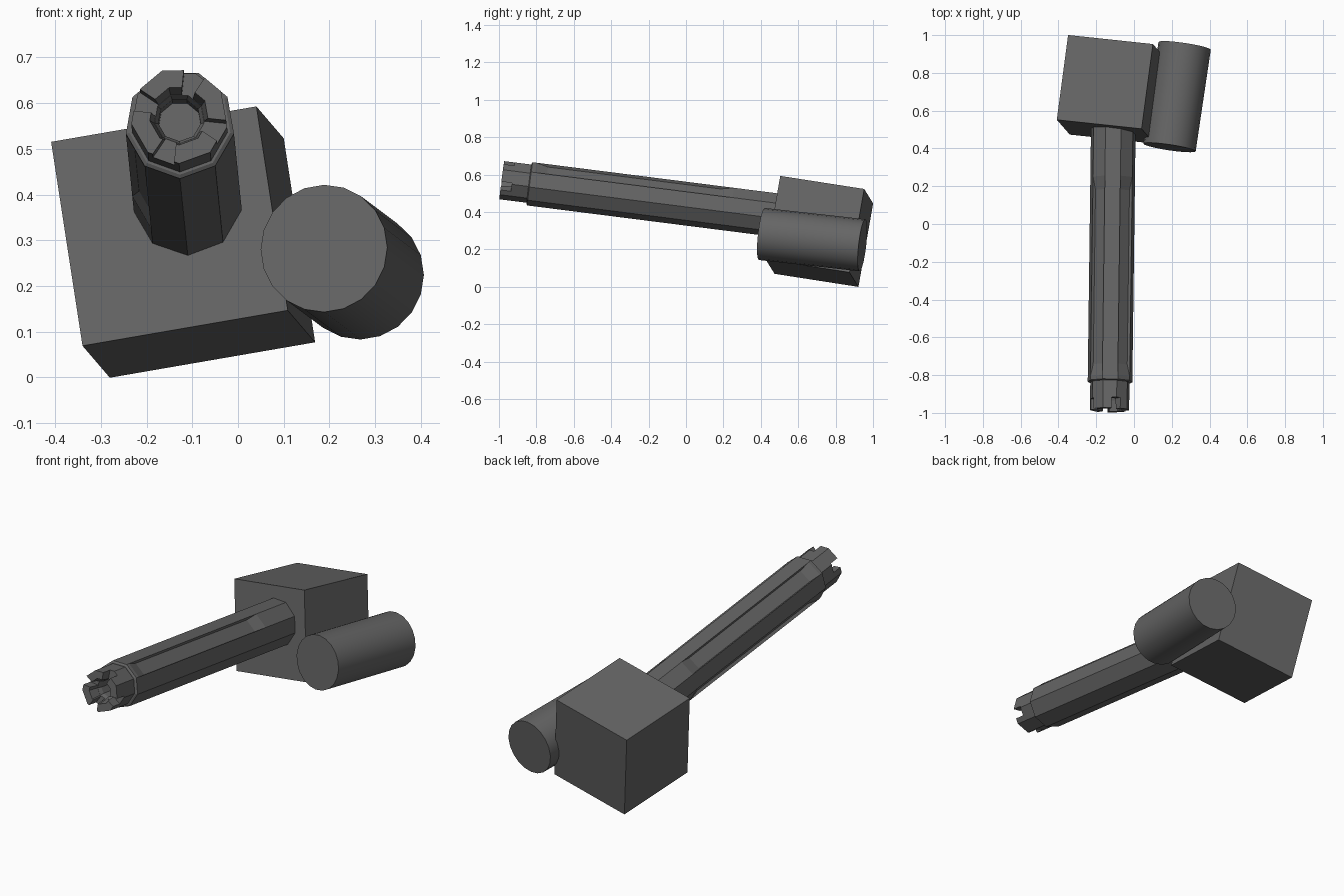
import bpy, bmesh
from math import sin, cos, radians
from mathutils import Vector, Matrix

if "Cube" in bpy.data.objects:
    bpy.data.objects.remove(bpy.data.objects["Cube"])

dark = bpy.data.materials.new("dark_metal")
dark.diffuse_color = (0.13, 0.13, 0.13, 1)
dark.use_nodes = True
dark.node_tree.nodes["Principled BSDF"].inputs["Base Color"].default_value = dark.diffuse_color


def frame(origin, x_hint, forward):
    """Local axes: z along forward, x close to x_hint."""
    z = Vector(forward).normalized()
    x = Vector(x_hint)
    x = (x - z * x.dot(z)).normalized()
    y = z.cross(x)
    m = Matrix((x, y, z)).transposed().to_4x4()
    m.translation = Vector(origin)
    return m


def finish(name, bm, matrix):
    bmesh.ops.recalc_face_normals(bm, faces=bm.faces[:])
    mesh = bpy.data.meshes.new(name)
    bm.to_mesh(mesh)
    bm.free()
    mesh.materials.append(dark)
    ob = bpy.data.objects.new(name, mesh)
    ob.matrix_world = matrix
    bpy.context.collection.objects.link(ob)
    return ob


def lathe(bm, profile, sides=9, start=-90):
    """Stack of polygon rings (radius, distance), capped at both ends."""
    rings = []
    for r, s in profile:
        rings.append([bm.verts.new((r * cos(radians(start + i * 360 / sides)),
                                    r * sin(radians(start + i * 360 / sides)), s))
                      for i in range(sides)])
    bands = [[bm.faces.new((a[i], a[(i + 1) % sides], b[(i + 1) % sides], b[i]))
              for i in range(sides)] for a, b in zip(rings, rings[1:])]
    bm.faces.new(rings[0][::-1])
    bm.faces.new(rings[-1])
    return bands


# Tilted cube body
bm = bmesh.new()
bmesh.ops.create_cube(bm, size=0.458)
finish("body_block", bm, frame((-0.12, 0.713, 0.296), (0.45, -0.05, 0.078), (-0.06, -0.45, 0.07)))

# Smooth side canister
bm = bmesh.new()
lathe(bm, [(0.14, 0), (0.14, 0.547)], sides=20)
can = finish("side_canister", bm, frame((0.268, 0.943, 0.222), (1, 0, 0), (-0.08, -0.538, 0.06)))
bpy.context.view_layer.objects.active = can
can.select_set(True)
bpy.ops.object.shade_smooth_by_angle(angle=radians(40))

# Nine-sided barrel with four recessed flutes, mirrored left and right
axis = frame((-0.109, 0.55, 0.378), (1, 0, 0), (-0.013, -1, 0.127))
bm = bmesh.new()
bands = lathe(bm, [(0.12, 0), (0.12, 0.31), (0.12, 1.375), (0.12, 1.395), (0.112, 1.40)])
for k in (0, 3, 5, 7):
    f = bands[1][k]
    bmesh.ops.inset_individual(bm, faces=[f], thickness=0.008, depth=-0.015)
    for v in f.verts:
        v.co.z = 0.38 if v.co.z < 0.8 else 1.31
finish("barrel", bm, axis)

# Hollow muzzle base
OUT, INN, NOTCH, TIP = 0.106, 0.055, 1.49, 1.547
bm = bmesh.new()
lathe(bm, [(OUT, 1.38), (OUT, NOTCH), (INN, NOTCH), (0.047, NOTCH - 0.02), (0.047, 1.41)])

# Four prongs following the nine-sided outline
for centre in (115, 25, -65, -155):
    a0, a1 = centre - 31, centre + 31
    corners = [-250 + 40 * i for i in range(12) if a0 < -250 + 40 * i < a1]
    rows = []
    for a in [a0] + corners + [a1]:
        d = ((a + 90) % 40) - 20
        k = cos(radians(20)) / cos(radians(d))
        c, s = cos(radians(a)), sin(radians(a))
        rows.append([bm.verts.new((r * k * c, r * k * s, z)) for r, z in
                     ((INN, NOTCH - 0.004), (OUT, NOTCH - 0.004), (OUT, TIP), (INN + 0.01, TIP))])
    for p, q in zip(rows, rows[1:]):
        for i in range(4):
            j = (i + 1) % 4
            bm.faces.new((p[i], p[j], q[j], q[i]))
    bm.faces.new(rows[0])
    bm.faces.new(rows[-1][::-1])
finish("muzzle", bm, axis)
